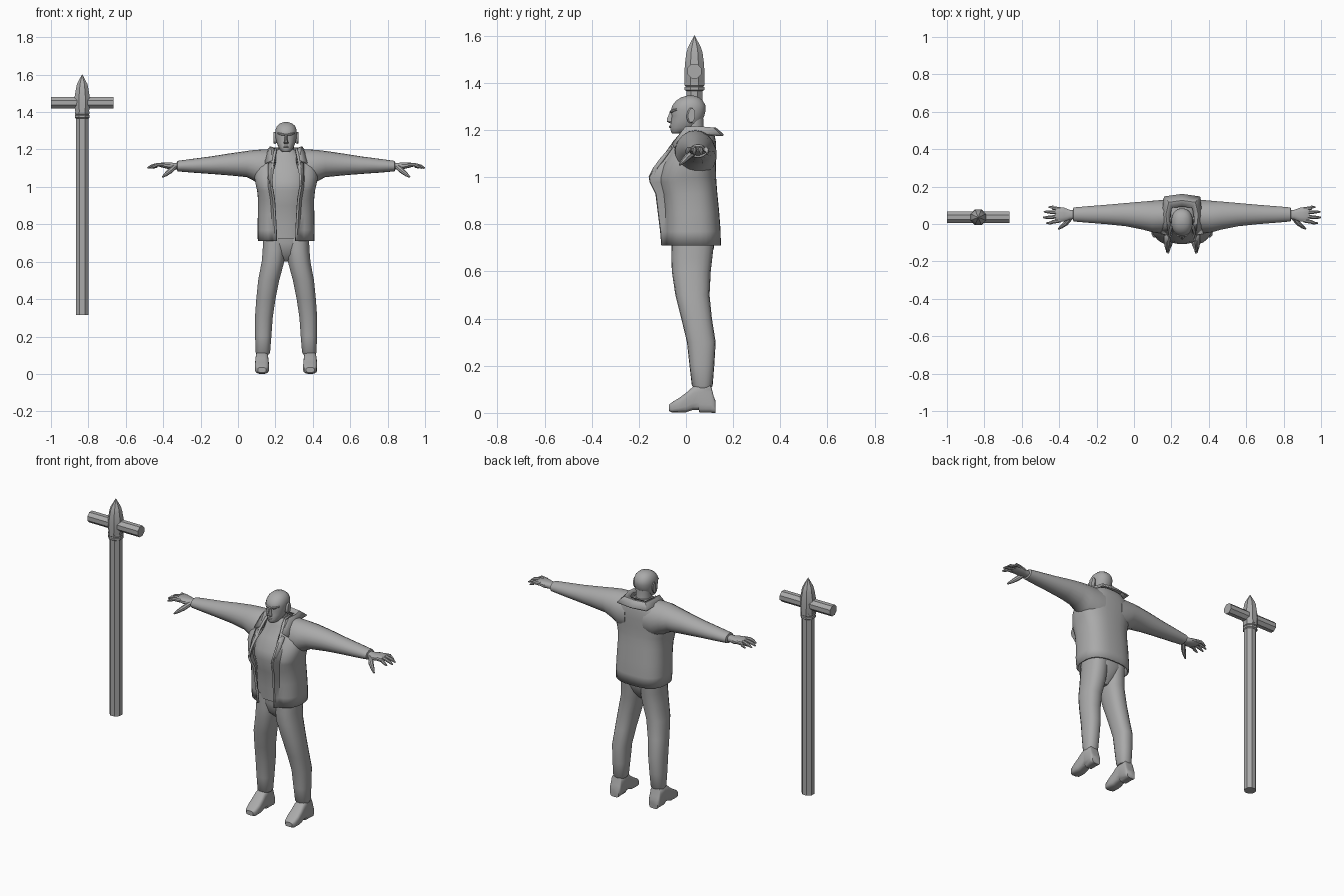
import bpy, bmesh, math
from mathutils import Vector, Matrix

CX = 0.257            # figure centre line
grey = bpy.data.materials.new("plain grey")
grey.diffuse_color = (0.4, 0.4, 0.4, 1)


def ring(c, u, v, n=16, p=1.0):
    """Ellipse around c with half axes u, v; p < 1 makes it boxier."""
    c, u, v = Vector(c), Vector(u), Vector(v)
    f = lambda t: math.copysign(abs(t) ** p, t)
    return [c + u * f(math.cos(a)) + v * f(math.sin(a))
            for a in (2 * math.pi * (i + 0.5) / n for i in range(n))]


def loft(name, rings, closed=True, cap=True, mirror=False, dx=CX, angle=40, thick=0):
    bm = bmesh.new()
    for s in ((1, -1) if mirror else (1,)):
        rows = [[bm.verts.new((p[0] * s, p[1], p[2])) for p in r] for r in rings]
        n = len(rows[0])
        for a, b in zip(rows, rows[1:]):
            for i in range(n if closed else n - 1):
                j = (i + 1) % n
                bm.faces.new((a[i], a[j], b[j], b[i]))
        if closed and cap:
            bm.faces.new(rows[0])
            bm.faces.new(rows[-1])
    bmesh.ops.remove_doubles(bm, verts=bm.verts, dist=0.0005)
    bmesh.ops.recalc_face_normals(bm, faces=bm.faces)
    me = bpy.data.meshes.new(name)
    bm.to_mesh(me)
    bm.free()
    ob = bpy.data.objects.new(name, me)
    ob.location.x = dx
    me.materials.append(grey)
    bpy.context.collection.objects.link(ob)
    bpy.ops.object.select_all(action='DESELECT')
    ob.select_set(True)
    bpy.context.view_layer.objects.active = ob
    bpy.ops.object.shade_smooth_by_angle(angle=math.radians(angle))
    if thick:
        m = ob.modifiers.new("thickness", 'SOLIDIFY')
        m.thickness, m.offset = thick, 0
    return ob


def zrings(rows, n=16, p=1.0):
    """Horizontal rings from (z, centre x, half width, front y, back y)."""
    return [ring((x, (f + b) / 2, z), (w, 0, 0), (0, (b - f) / 2, 0), n, p)
            for z, x, w, f, b in rows]


def tube(name, pts, **kw):
    """Round limb along points (x, y, z, radius)."""
    rings = []
    for i, q in enumerate(pts):
        d = Vector(pts[min(i + 1, len(pts) - 1)][:3]) - Vector(pts[max(i - 1, 0)][:3])
        u = d.cross(Vector((0, 0, 1)) if abs(d.z) < d.length * 0.9 else Vector((0, 1, 0))).normalized()
        rings.append(ring(q[:3], u * q[3], d.cross(u).normalized() * q[3], 8))
    return loft(name, rings, **kw)


# --- Hammer: handle, collar, spiked head, cross bar ---
HX, HY = -0.833, 0.036
def round_z(name, rows, n=8):
    loft(name, [ring((0, HY, z), (a, 0, 0), (0, b, 0), n) for z, a, b in rows], dx=HX, angle=20)
round_z("hammer_handle", [(0.315, 0.036, 0.036), (1.4, 0.036, 0.036)])
round_z("hammer_collar", [(1.365, 0.036, 0.036), (1.37, 0.042, 0.045), (1.382, 0.042, 0.045), (1.386, 0.038, 0.04),
                          (1.39, 0.042, 0.045), (1.402, 0.042, 0.045)])
round_z("hammer_spike", [(1.40, 0.039, 0.046), (1.44, 0.046, 0.046), (1.48, 0.044, 0.044),
                         (1.53, 0.035, 0.037), (1.55, 0.03, 0.03), (1.602, 0.001, 0.001)])
loft("hammer_cross_bar", [ring((x, HY, 1.45), (0, 0.033, 0), (0, 0, 0.033), 8) for x in (-0.167, 0.167)],
     dx=HX, angle=20)

# --- Trousers ---
loft("trouser_legs", zrings([
    (0.105, 0.125, 0.034, 0.035, 0.105), (0.115, 0.124, 0.039, 0.025, 0.113), (0.2, 0.122, 0.044, 0.015, 0.12),
    (0.3, 0.119, 0.048, 0.004, 0.126), (0.4, 0.108, 0.052, -0.02, 0.11), (0.5, 0.093, 0.057, -0.045, 0.1),
    (0.6, 0.07, 0.061, -0.06, 0.105), (0.66, 0.064, 0.062, -0.062, 0.112), (0.75, 0.06, 0.062, -0.06, 0.122)],
    18, 0.85), mirror=True)
loft("trouser_hips", zrings([(0.6, 0, 0.02, 0.0, 0.06), (0.64, 0, 0.07, -0.045, 0.095),
                             (0.7, 0, 0.118, -0.06, 0.12), (0.78, 0, 0.12, -0.06, 0.12)], 20, 0.85))

# --- Shoes, lofted from toe to heel: y, top, bottom, half width ---
loft("shoes", [ring((0.129, y, (t + b) / 2), (w, 0, 0), (0, 0, (t - b) / 2), 16, 0.55) for y, t, b, w in [
    (-0.073, 0.034, 0.008, 0.022), (-0.06, 0.045, 0.002, 0.033), (-0.03, 0.063, 0.002, 0.038),
    (0.0, 0.085, 0.002, 0.037), (0.03, 0.112, 0.012, 0.035), (0.054, 0.122, 0.012, 0.034),
    (0.057, 0.122, 0, 0.034), (0.105, 0.12, 0, 0.034), (0.118, 0.07, 0, 0.034), (0.126, 0.05, 0, 0.028)]],
    mirror=True)

# --- Shirt and neck ---
loft("shirt", zrings([(0.725, 0, 0.122, -0.07, 0.12), (0.8, 0, 0.122, -0.075, 0.12), (0.9, 0, 0.12, -0.085, 0.115),
                      (0.98, 0, 0.125, -0.108, 0.11), (1.03, 0, 0.125, -0.1, 0.11), (1.1, 0, 0.115, -0.065, 0.105),
                      (1.16, 0, 0.09, -0.025, 0.1), (1.19, 0, 0.056, -0.02, 0.09), (1.2, 0, 0.045, -0.01, 0.08)], 24, 0.9))
loft("neck", zrings([(1.15, 0, 0.045, -0.015, 0.085), (1.2, 0, 0.042, -0.01, 0.075), (1.25, 0, 0.042, 0, 0.075)]))

# --- Open jacket: z, opening edge x, edge y, front y, back y, half width ---
coat = []
for z, e, ey, f, b, w in [
        (0.71, 0.05, -0.1, -0.085, 0.143, 0.146), (0.77, 0.051, -0.105, -0.09, 0.142, 0.148),
        (0.85, 0.055, -0.115, -0.09, 0.136, 0.146), (0.93, 0.06, -0.125, -0.1, 0.128, 0.145),
        (0.98, 0.068, -0.15, -0.115, 0.124, 0.15), (1.0, 0.072, -0.153, -0.115, 0.123, 0.155),
        (1.05, 0.075, -0.122, -0.1, 0.122, 0.165), (1.1, 0.068, -0.085, -0.07, 0.124, 0.165),
        (1.15, 0.06, -0.05, -0.04, 0.122, 0.14), (1.185, 0.052, -0.02, -0.015, 0.115, 0.1),
        (1.2, 0.05, 0.0, 0.002, 0.1, 0.065)]:
    c, r = (f + b) / 2, (b - f) / 2
    row = [(e, ey, z), (e + 0.008, ey + 0.002, z)]
    a0 = math.asin(min(0.95, ((e + 0.02) / w) ** (1 / 0.75)))
    for i in range(15):
        a = a0 + (math.pi - a0) * i / 14
        x, y = max(0, math.sin(a)) ** 0.75, -math.copysign(abs(math.cos(a)) ** 0.75, math.cos(a))
        row.append((w * x if i < 14 else 0, c + r * y, z))
    coat.append(row)
loft("jacket", coat, closed=False, mirror=True, thick=0.01)

# --- Folded collar (inner and outer edge) and lapels ---
loft("collar", [[(0, 0.092, 1.2), (0, 0.125, 1.207), (0, 0.158, 1.178)],
                [(0.055, 0.088, 1.2), (0.07, 0.115, 1.207), (0.095, 0.145, 1.178)],
                [(0.065, 0.04, 1.205), (0.085, 0.05, 1.212), (0.105, 0.045, 1.185)],
                [(0.06, 0.0, 1.195), (0.08, 0.0, 1.212), (0.105, -0.01, 1.17)],
                [(0.055, -0.045, 1.135), (0.075, -0.055, 1.14), (0.112, -0.05, 1.125)]],
     closed=False, mirror=True, thick=0.009)
loft("lapels", [[(0.055, -0.05, 1.13), (0.075, -0.06, 1.13), (0.095, -0.06, 1.125)],
                [(0.068, -0.1, 1.08), (0.08, -0.105, 1.08), (0.095, -0.095, 1.075)],
                [(0.072, -0.135, 1.04), (0.08, -0.135, 1.04), (0.09, -0.12, 1.04)],
                [(0.07, -0.155, 1.0), (0.076, -0.155, 1.0), (0.084, -0.135, 1.0)]],
     closed=False, mirror=True, thick=0.008)

# --- Sleeves: x, centre y, centre z, half depth, half height ---
loft("sleeves", [ring((x, y, z), (0, d, 0), (0, 0, h), 18) for x, y, z, d, h in [
    (0.06, 0.045, 1.095, 0.085, 0.105), (0.11, 0.04, 1.097, 0.09, 0.103), (0.16, 0.04, 1.112, 0.085, 0.086),
    (0.21, 0.045, 1.122, 0.076, 0.07), (0.3, 0.05, 1.12, 0.063, 0.059), (0.4, 0.051, 1.116, 0.053, 0.047),
    (0.5, 0.051, 1.113, 0.045, 0.037), (0.58, 0.051, 1.111, 0.038, 0.028), (0.583, 0.051, 1.111, 0.03, 0.021)]],
    mirror=True)

# --- Hands: palm, four fingers, thumb ---
loft("palms", [ring((x, y, z), (0, d, 0), (0, 0, h), 12, 0.8) for x, y, z, d, h in [
    (0.57, 0.051, 1.111, 0.024, 0.019), (0.6, 0.05, 1.111, 0.026, 0.018), (0.63, 0.05, 1.113, 0.038, 0.018),
    (0.66, 0.05, 1.117, 0.04, 0.015), (0.68, 0.053, 1.117, 0.034, 0.009)]], mirror=True)
for k, (y0, y1, x1) in enumerate([(0.018, 0.005, 0.725), (0.04, 0.035, 0.742), (0.06, 0.065, 0.738), (0.08, 0.09, 0.712)]):
    tube(f"finger_{k + 1}", [(0.65, y0, 1.117, 0.011), (0.69, (y0 + y1) / 2, 1.118, 0.0105),
                             (x1 - 0.02, y1, 1.11, 0.009), (x1, y1, 1.1, 0.004)], mirror=True)
tube("thumb", [(0.595, 0.035, 1.108, 0.014), (0.62, 0.005, 1.085, 0.014), (0.645, -0.015, 1.065, 0.01),
               (0.662, -0.027, 1.052, 0.004)], mirror=True)

# --- Head and face ---
loft("head", zrings([(1.186, 0, 0.016, -0.058, -0.03), (1.192, 0, 0.026, -0.064, 0.01), (1.21, 0, 0.04, -0.067, 0.05),
                     (1.235, 0, 0.05, -0.064, 0.066), (1.26, 0, 0.056, -0.06, 0.078), (1.285, 0, 0.058, -0.064, 0.084),
                     (1.305, 0, 0.057, -0.058, 0.083), (1.325, 0, 0.049, -0.042, 0.072), (1.339, 0, 0.034, -0.02, 0.056),
                     (1.346, 0, 0.012, 0.005, 0.032)], 24, 0.9), angle=60)
loft("nose", zrings([(1.228, 0, 0.011, -0.066, -0.05), (1.236, 0, 0.014, -0.082, -0.05), (1.245, 0, 0.01, -0.083, -0.05),
                     (1.28, 0, 0.006, -0.068, -0.05)], 8))
loft("brows", [ring((x, y, z), (0, 0.008, 0), (0, 0, h), 8) for x, y, z, h in
               [(0.0, -0.062, 1.277, 0.005), (0.025, -0.058, 1.281, 0.007), (0.047, -0.036, 1.288, 0.004)]],
     mirror=True)
loft("mouth", [ring((x, y, 1.214), (0, 0.006, 0), (0, 0, 0.005), 8) for x, y in
               [(-0.024, -0.052), (0, -0.067), (0.024, -0.052)]])
loft("ears", [ring((x, y, 1.262 + 0.2 * (y - 0.02)), (0, d, 0.2 * d), (0, 0, h), 12) for x, y, d, h in
              [(0.05, 0.015, 0.013, 0.026), (0.06, 0.02, 0.017, 0.033), (0.066, 0.024, 0.015, 0.03)]], mirror=True)
